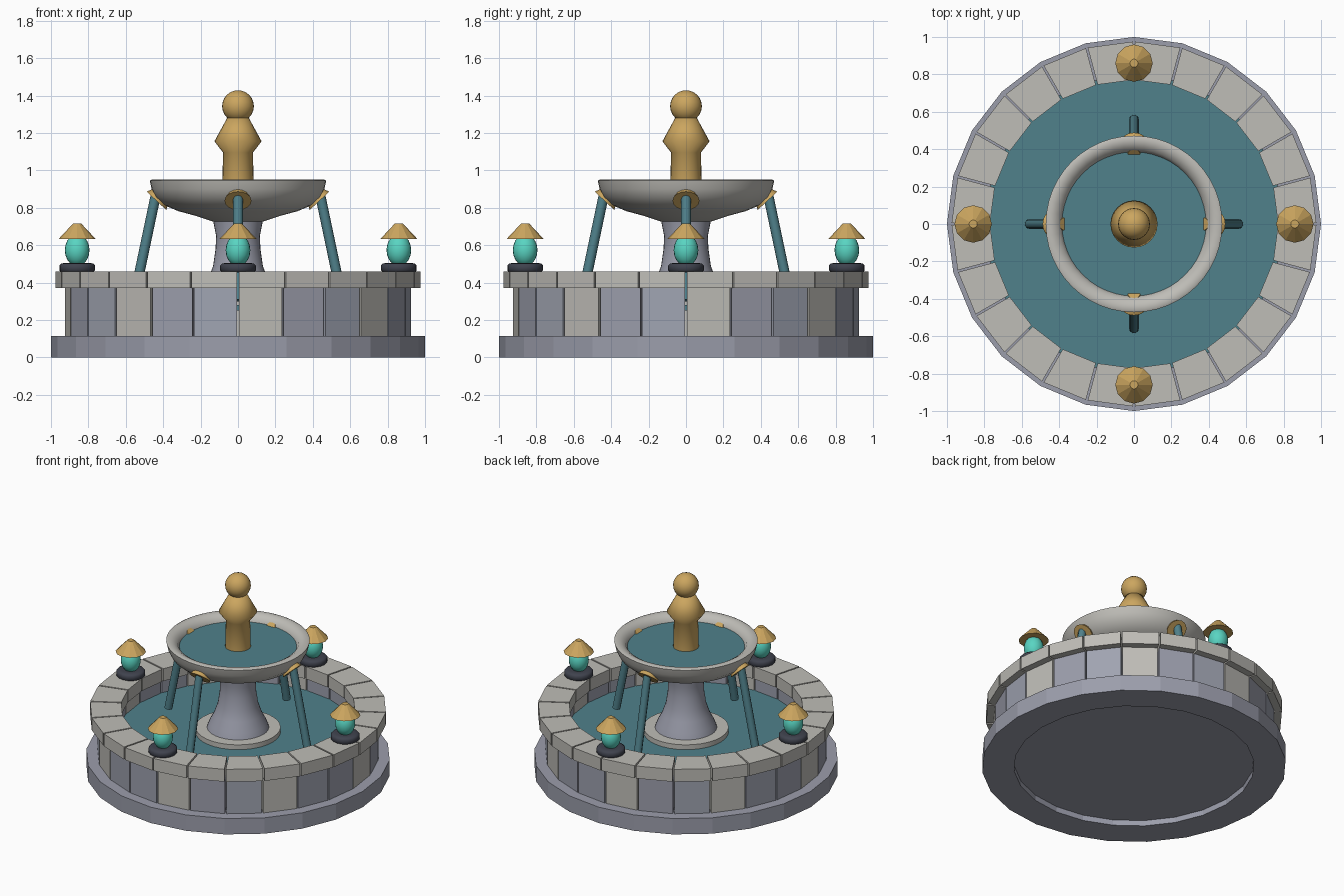
import bpy, bmesh, math
from mathutils import Vector, Matrix

if "Cube" in bpy.data.objects:
    bpy.data.objects.remove(bpy.data.objects["Cube"])


def material(name, r, g, b):
    m = bpy.data.materials.new(name)
    m.diffuse_color = (r, g, b, 1)
    m.use_nodes = True
    m.node_tree.nodes["Principled BSDF"].inputs["Base Color"].default_value = m.diffuse_color
    return m


BLUE = material("blue_stone", .33, .34, .41)
BLUE2 = material("blue_stone_pale", .35, .37, .44)
WARM = material("warm_stone", .52, .51, .475)
GOLD = material("gold", .60, .38, .115)
WATER = material("water", .08, .22, .26)
GLASS = material("glass", .10, .66, .54)
DARK = material("dark_metal", .05, .055, .075)


def finish(bm, name, mat, smooth=None):
    bmesh.ops.recalc_face_normals(bm, faces=bm.faces)
    me = bpy.data.meshes.new(name)
    bm.to_mesh(me)
    bm.free()
    ob = bpy.data.objects.new(name, me)
    bpy.context.collection.objects.link(ob)
    me.materials.append(mat)
    if smooth:
        bpy.ops.object.select_all(action='DESELECT')
        ob.select_set(True)
        bpy.context.view_layer.objects.active = ob
        bpy.ops.object.shade_smooth_by_angle(angle=math.radians(smooth))
    return ob


def lathe(name, profile, segs, mat, smooth=None, loc=(0, 0, 0), closed=False):
    """Spin an (r, z) profile about z."""
    bm = bmesh.new()
    rings = []
    for r, z in profile:
        if r == 0:
            rings.append([bm.verts.new((0, 0, z))] * segs)
        else:
            rings.append([bm.verts.new((r * math.cos(math.tau * i / segs),
                                        r * math.sin(math.tau * i / segs), z))
                          for i in range(segs)])
    pairs = list(zip(rings, rings[1:]))
    if closed:
        pairs.append((rings[-1], rings[0]))
    for a, b in pairs:
        for i in range(segs):
            j = (i + 1) % segs
            bm.faces.new(list(dict.fromkeys((a[i], a[j], b[j], b[i]))))
    ob = finish(bm, name, mat, smooth)
    ob.location = loc
    return ob


def rod(name, p, q, r1, r2, segs, mat, smooth=None):
    """Capped cone or cylinder between two points."""
    p, q = Vector(p), Vector(q)
    d = q - p
    rot = d.to_track_quat('Z', 'Y').to_matrix().to_4x4()
    bm = bmesh.new()
    bmesh.ops.create_cone(bm, cap_ends=True, segments=segs, radius1=r1, radius2=r2,
                          depth=d.length, matrix=Matrix.Translation((p + q) / 2) @ rot)
    return finish(bm, name, mat, smooth)


def ball(name, loc, r, rz, mat, segs=24):
    bm = bmesh.new()
    bmesh.ops.create_uvsphere(bm, u_segments=segs, v_segments=segs // 2, radius=1,
                              matrix=Matrix.Diagonal((r, r, rz, 1)))
    ob = finish(bm, name, mat, 60)
    ob.location = loc
    return ob


def block(name, k, r0, r1, z0, z1, gap, mat):
    """One wedge-shaped stone of a 24-stone ring, with a joint of even width."""
    bm = bmesh.new()
    vs = []
    for z in (z0, z1):
        for r, s in ((r0, -1), (r1, -1), (r1, 1), (r0, 1)):
            a = math.radians(15 * k + 7.5 + s * 7.5) - s * gap / 2 / r
            vs.append(bm.verts.new((r * math.cos(a), r * math.sin(a), z)))
    bm.faces.new(vs[:4])
    bm.faces.new(vs[4:])
    for i in range(4):
        j = (i + 1) % 4
        bm.faces.new((vs[i], vs[j], vs[4 + j], vs[4 + i]))
    return finish(bm, name, mat)


# Foundation ring, pool floor and pool water
lathe("foundation_ring", [(.79, 0), (1, 0), (1, .115), (.79, .115)], 24, BLUE, closed=True)
lathe("pool_floor", [(0, .04), (.795, .04), (.795, .11), (0, .11)], 24, BLUE)
lathe("pool_water", [(0, .25), (.795, .25), (.795, .28), (0, .28)], 24, WATER)

# Wall stones and coping stones
for k in range(24):
    wall_mat = (WARM, BLUE, BLUE2)[k % 3]
    block("wall_stone", k, .785, .925, .115, .37, .01, wall_mat)
    block("coping_stone", k, .77, .975, .37, .46, .01, WARM)

# Pedestal
lathe("pedestal_plinth", [(0, .11), (.28, .11), (.28, .315), (0, .315)], 32, WARM, 40)
lathe("pedestal_column", [(0, .305), (.207, .305), (.19, .355), (.157, .42), (.133, .49),
                          (.12, .58), (.117, .65), (.135, .74), (0, .74)], 32, BLUE, 40)

# Upper bowl and its water
lathe("upper_bowl", [(0, .72), (.13, .725), (.22, .755), (.32, .782), (.39, .812),
                     (.44, .855), (.462, .9), (.472, .945), (.46, .951), (.43, .948),
                     (.40, .93), (.387, .905), (.375, .87), (0, .86)], 48, WARM, 60)
lathe("bowl_water", [(0, .87), (.385, .87), (.391, .9), (0, .9)], 48, WATER, 40)

# Finial
lathe("finial_shaft", [(0, .87), (.085, .87), (.08, 1.095), (.126, 1.155), (.058, 1.28),
                       (0, 1.28)], 24, GOLD, 80)
ball("finial_ball", (0, 0, 1.343), .085, .085, GOLD)

# Four spouts, water streams and lanterns
for i in range(4):
    c, s = round(math.cos(i * math.pi / 2)), round(math.sin(i * math.pi / 2))

    def at(r, z):
        return (r * c, r * s, z)

    rod("spout", at(.375, .902), at(.436, .837), .032, .072, 16, GOLD, 60)
    rod("water_stream", at(.437, .88), at(.558, .305), .027, .027, 8, WATER, 50)
    lathe("lantern_base", [(0, .455), (.085, .455), (.095, .465), (.095, .492), (.085, .502),
                           (.06, .505), (0, .505)], 16, DARK, 60, at(.86, 0))
    ball("lantern_glass", at(.86, .573), .066, .085, GLASS, 20)
    lathe("lantern_roof", [(0, .632), (.1, .632), (.022, .715), (0, .715)],
          12, GOLD, None, at(.86, 0))
